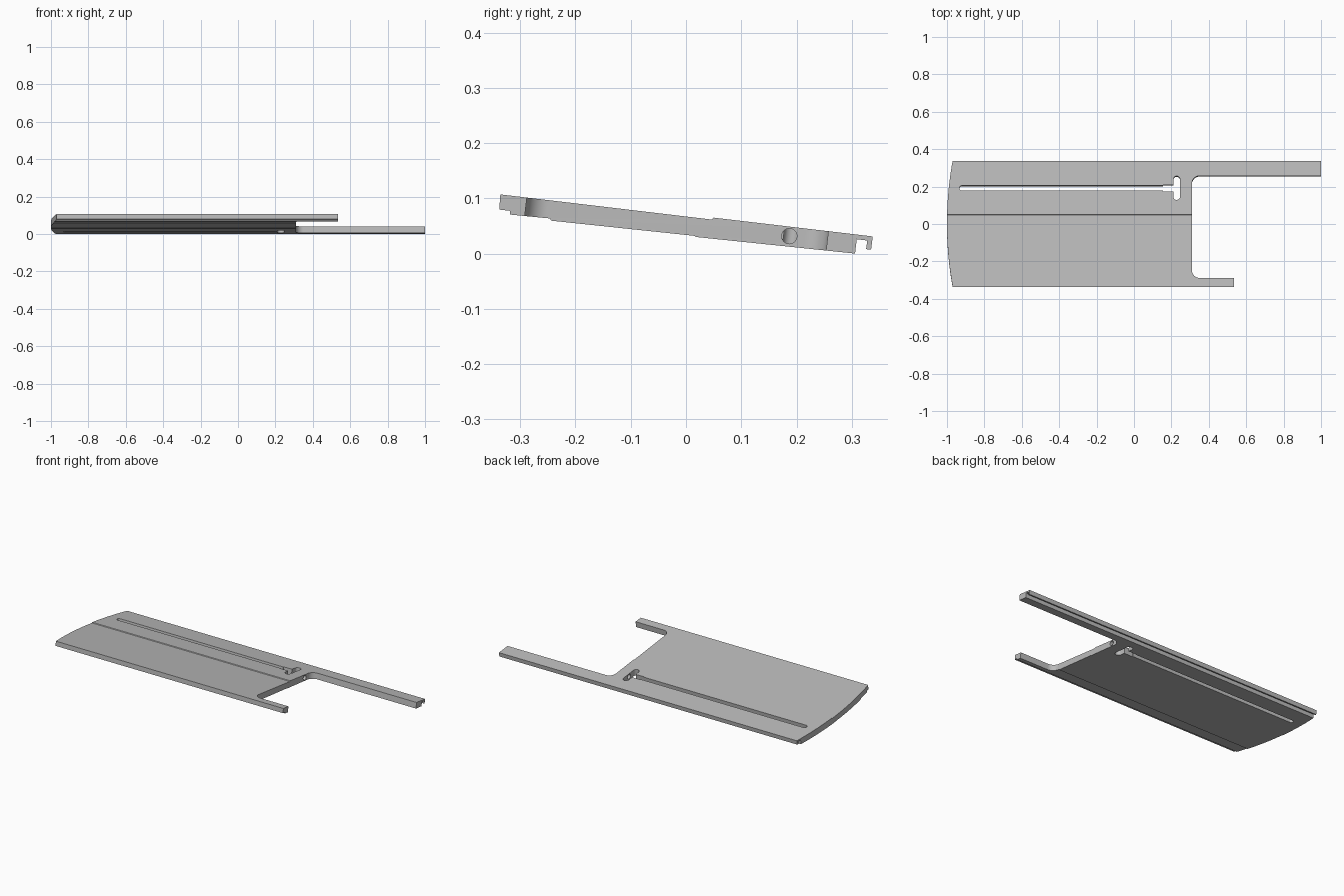
import bpy, bmesh, math
from mathutils import Matrix, Vector

old = bpy.data.objects.get("Cube")
if old:
    bpy.data.objects.remove(old)

grey = bpy.data.materials.new("light grey")
grey.use_nodes = True
colour = (0.5, 0.5, 0.5, 1)
grey.diffuse_color = colour
grey.node_tree.nodes["Principled BSDF"].inputs["Base Color"].default_value = colour

# Plate plane slopes down towards the back
TILT = Matrix.Translation((0, 0, 0.05)) @ Matrix.Rotation(-math.atan(0.118), 4, "X")


def prism(name, points, vector):
    """Extrude a closed loop of 3D points along a vector."""
    bm = bmesh.new()
    face = bm.faces.new([bm.verts.new(p) for p in points])
    new = bmesh.ops.extrude_face_region(bm, geom=[face])["geom"]
    bmesh.ops.translate(bm, vec=vector, verts=[v for v in new if isinstance(v, bmesh.types.BMVert)])
    bmesh.ops.recalc_face_normals(bm, faces=bm.faces)
    mesh = bpy.data.meshes.new(name)
    bm.to_mesh(mesh)
    bm.free()
    mesh.materials.append(grey)
    obj = bpy.data.objects.new(name, mesh)
    bpy.context.collection.objects.link(obj)
    return obj


def arc(cx, cy, r, start, end, steps=10):
    angles = [math.radians(start + (end - start) * i / steps) for i in range(steps + 1)]
    return [(cx + r * math.cos(a), cy + r * math.sin(a)) for a in angles]


def plan_cutter(name, outline):
    """Prism standing square to the sloping plate."""
    obj = prism(name, [(x, y, -0.2) for x, y in outline], (0, 0, 0.4))
    obj.data.transform(TILT)
    return obj


def cut(target, cutter, operation):
    mod = target.modifiers.new(cutter.name, "BOOLEAN")
    mod.operation, mod.solver, mod.object = operation, "EXACT", cutter
    bpy.context.view_layer.objects.active = target
    bpy.ops.object.modifier_apply(modifier=mod.name)
    bpy.data.objects.remove(cutter)


# Stepped cross-section with hooked back lip, run along the length
section = [(-0.336, 0.107), (0.047, 0.0615), (0.05, 0.065), (0.338, 0.031),
           (0.335, 0.007), (0.326, 0.008), (0.328, 0.0235), (0.309, 0.026),
           (0.306, 0), (0.018, 0.03), (0.016, 0.032), (-0.244, 0.0595),
           (-0.246, 0.0635), (-0.318, 0.0705), (-0.319, 0.0775), (-0.338, 0.0795)]
plate = prism("sliding_plate", [(-1.05, y, z) for y, z in section], (2.1, 0, 0))

# Plan outline: bowed end, two arms and a filleted notch
outline = arc(0.91, 0, 1.91, 168, 192, 24)
outline += [(0.535, -0.4), (0.535, -0.292)]
outline += arc(0.35, -0.252, 0.04, 270, 180)
outline += arc(0.35, 0.217, 0.04, 180, 90)
outline += [(1, 0.257), (1, 0.4)]
cut(plate, plan_cutter("outline_cutter", outline), "INTERSECT")

# Long slot, its wider mouth and the rounded cross slot
slot_y = 0.191
slot = arc(-0.92, slot_y, 0.0135, 90, 270) + [(0.23, slot_y - 0.0135), (0.23, slot_y + 0.0135)]
cut(plate, plan_cutter("slot_cutter", slot), "DIFFERENCE")
mouth = [(x, slot_y + s * 0.0175) for x, s in ((0.155, -1), (0.225, -1), (0.225, 1), (0.155, 1))]
cut(plate, plan_cutter("mouth_cutter", mouth), "DIFFERENCE")
cross = arc(0.228, 0.238, 0.0178, 0, 180) + arc(0.228, 0.145, 0.0178, 180, 360)
cut(plate, plan_cutter("cross_cutter", cross), "DIFFERENCE")

# Round bore from the notch wall into the cross slot
bore = prism("bore_cutter", [(0.22, y, z) for y, z in arc(0.187, 0.0315, 0.0138, 0, 345, 23)], (0.15, 0, 0))
cut(plate, bore, "DIFFERENCE")

bpy.ops.object.select_all(action="DESELECT")
plate.select_set(True)
bpy.context.view_layer.objects.active = plate
bpy.ops.object.shade_smooth_by_angle(angle=math.radians(25))
